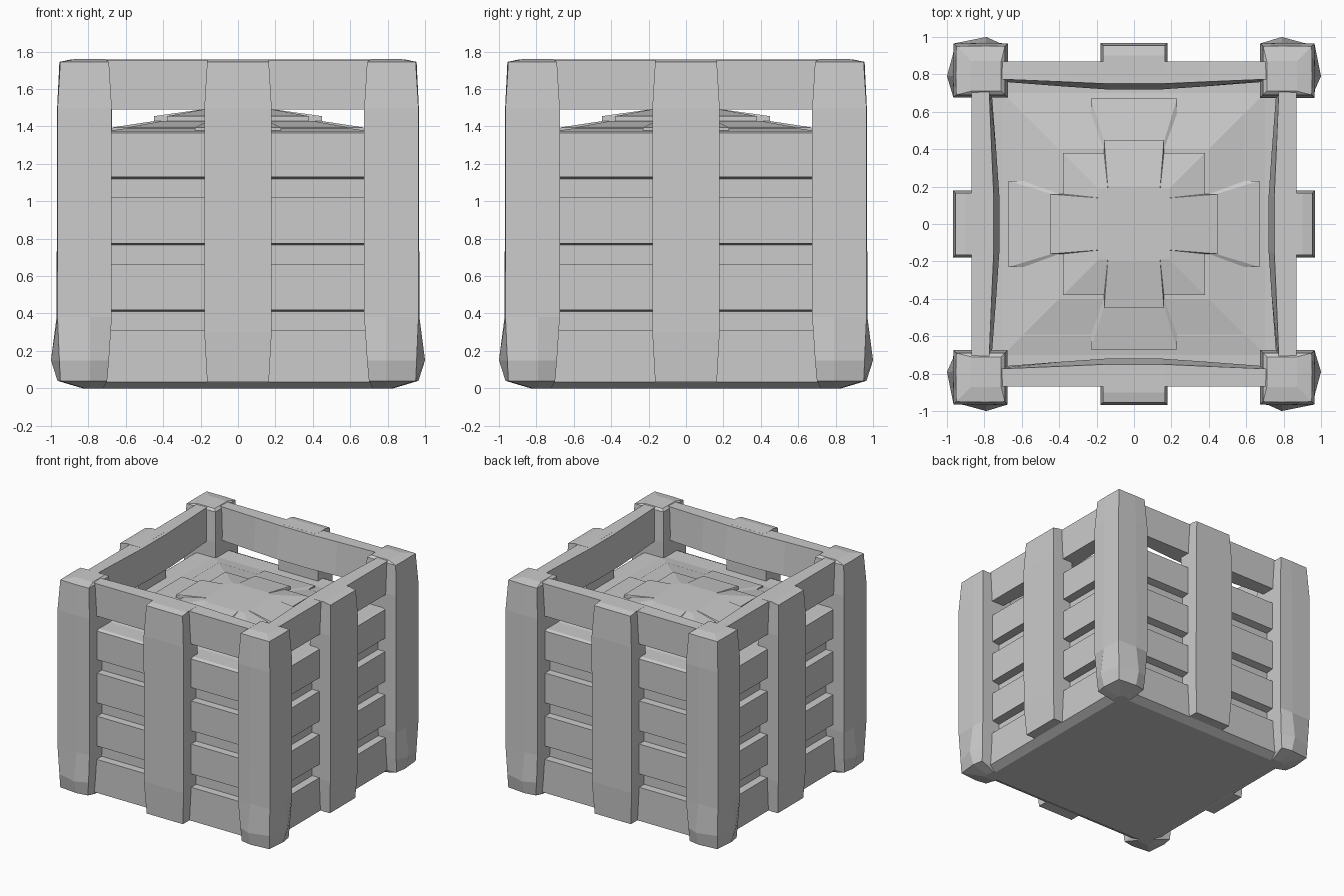
import bpy, bmesh
from mathutils import Matrix
from math import pi

if "Cube" in bpy.data.objects:
    bpy.data.objects.remove(bpy.data.objects["Cube"])


def loft(name, rings, turns=(0,)):
    """Skin a list of equal-length point rings, cap both ends, one object per quarter turn."""
    for k in turns:
        bm = bmesh.new()
        rows = [[bm.verts.new(p) for p in ring] for ring in rings]
        for a, b in zip(rows, rows[1:]):
            n = len(a)
            for i in range(n):
                bm.faces.new((a[i], a[(i + 1) % n], b[(i + 1) % n], b[i]))
        bm.faces.new(rows[0][::-1])
        bm.faces.new(rows[-1])
        bm.transform(Matrix.Rotation(k * pi / 2, 4, 'Z'))
        bmesh.ops.recalc_face_normals(bm, faces=bm.faces)
        label = name if len(turns) == 1 else f"{name}_{k + 1}"
        mesh = bpy.data.meshes.new(label)
        bm.to_mesh(mesh)
        bm.free()
        bpy.context.collection.objects.link(bpy.data.objects.new(label, mesh))


def square(r, z):
    return [(-r, -r, z), (r, -r, z), (r, r, z), (-r, r, z)]


def cross(arm, half, body, z):
    """Square of half-width body with a wider arm on each side."""
    side = [(body, -body), (body, -half), (arm, -half), (arm, half), (body, half)]
    ring = []
    for _ in range(4):
        ring += [(x, y, z) for x, y in side[:5]]
        side = [(-y, x) for x, y in side]
    return ring


def post_ring(inner, outer, peak, z, mid=0.79):
    return [(inner, inner, z), (outer, inner, z), (peak, mid, z),
            (outer, outer, z), (mid, peak, z), (inner, outer, z)]


QUARTERS = range(4)

# Slatted box: slats separated by recessed grooves, with a shallow sloped lid
OUT, GROOVE = 0.865, 0.80
profile = [(0.80, 0.0), (OUT, 0.035)]
for z in (0.31, 0.665, 1.02):
    profile += [(OUT, z), (GROOVE, z), (GROOVE, z + 0.10), (OUT, z + 0.11)]
profile += [(OUT, 1.365), (0.84, 1.375), (0.70, 1.375), (0.60, 1.39)]
loft("slatted_box", [square(r, z) for r, z in profile])

# Stepped mound inside the crate
loft("lower_mound", [cross(0.67, 0.23, 0.59, 1.35), cross(0.67, 0.23, 0.59, 1.395),
                     cross(0.44, 0.16, 0.40, 1.43)])
loft("upper_mound", [cross(0.45, 0.16, 0.38, 1.40), cross(0.45, 0.16, 0.38, 1.455),
                     cross(0.20, 0.14, 0.19, 1.49)])

# Corner posts with flared feet
loft("corner_post", [
    post_ring(0.72, 0.82, 0.83, 0.0),
    post_ring(0.70, 0.95, 0.965, 0.04),
    post_ring(0.69, 0.955, 1.0, 0.15),
    post_ring(0.675, 0.965, 0.97, 0.38),
    post_ring(0.675, 0.965, 0.967, 1.50),
    post_ring(0.69, 0.95, 0.953, 1.745),
    post_ring(0.71, 0.87, 0.873, 1.76)], QUARTERS)

# Middle post on each side
loft("middle_post", [
    [(-w, -y, z), (w, -y, z), (w, -0.78, z), (-w, -0.78, z)]
    for w, y, z in [(0.165, 0.95, 0.035), (0.18, 0.965, 0.30), (0.18, 0.967, 1.50),
                    (0.165, 0.955, 1.745), (0.165, 0.90, 1.757)]], QUARTERS)

# Top rails, bowed inwards at the middle
half_rail = [(0.15, 0.75, 0.72), (0.37, 0.76, 0.735), (0.80, 0.778, 0.768)]
stations = [(-x, t, b) for x, t, b in half_rail[::-1]] + half_rail
loft("top_rail", [
    [(x, -0.87, 1.49), (x, -0.87, 1.755), (x, -top, 1.757), (x, -bottom, 1.49)]
    for x, top, bottom in stations], QUARTERS)
